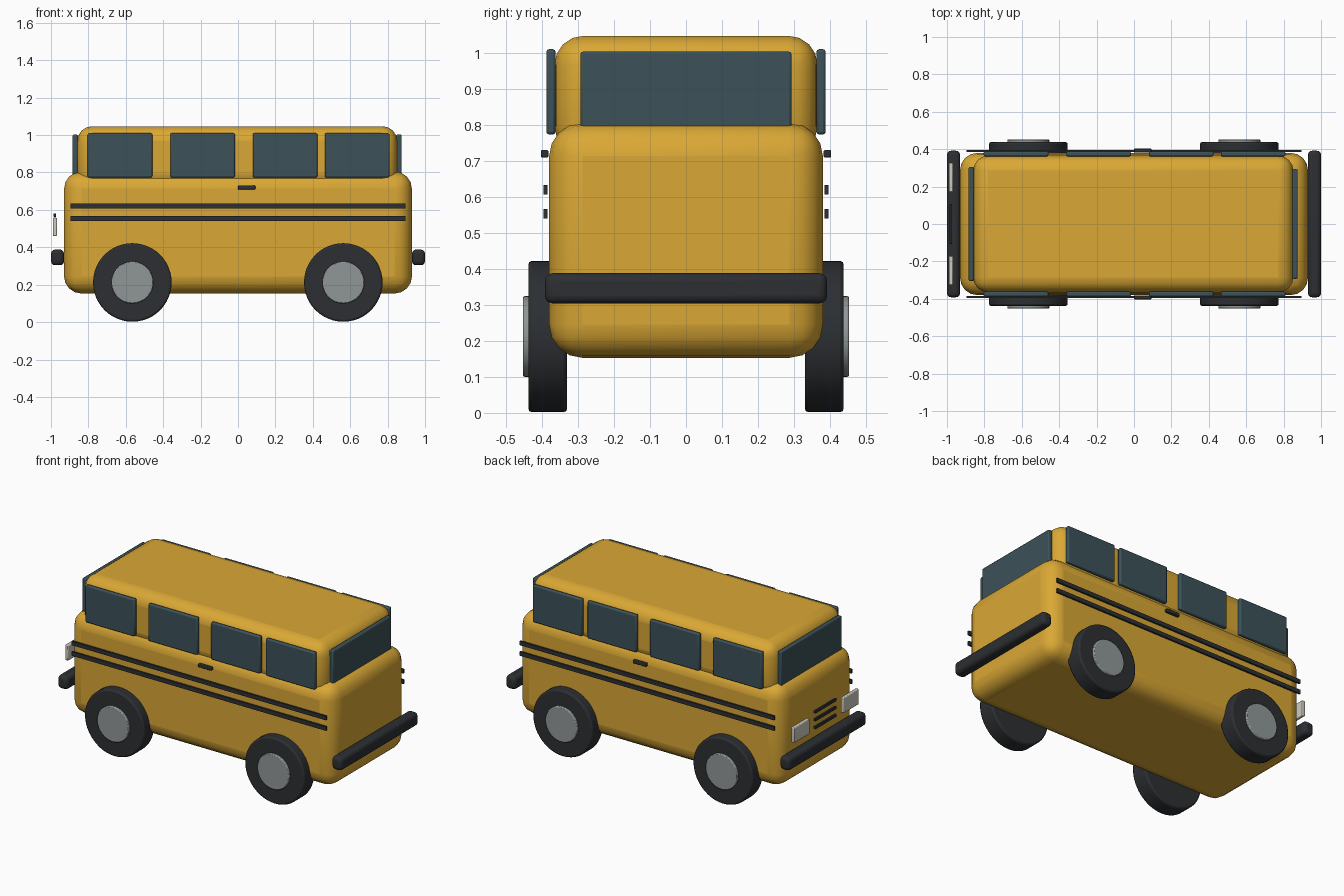
import bpy, math

if "Cube" in bpy.data.objects:
    bpy.data.objects.remove(bpy.data.objects["Cube"])


def material(name, rgb):
    m = bpy.data.materials.new(name)
    m.diffuse_color = (*rgb, 1)
    m.use_nodes = True
    m.node_tree.nodes["Principled BSDF"].inputs["Base Color"].default_value = m.diffuse_color
    return m


YELLOW = material("yellow_paint", (0.70, 0.39, 0.035))
GLASS = material("dark_glass", (0.045, 0.085, 0.10))
BLACK = material("black_rubber", (0.025, 0.028, 0.032))
METAL = material("hub_metal", (0.28, 0.31, 0.31))
LAMP = material("lamp_lens", (0.62, 0.60, 0.52))


def finish(o, name, mat, bevel, segments):
    o.name = name
    o.data.materials.append(mat)
    if bevel:
        b = o.modifiers.new("Bevel", "BEVEL")
        b.width, b.segments = bevel, segments
        b.limit_method = "ANGLE"
        b.angle_limit = math.radians(40)
    bpy.ops.object.shade_smooth_by_angle(angle=math.radians(40))
    return o


def box(name, x, y, z, mat, bevel=0.0, segments=2):
    """Box from (min, max) ranges on each axis."""
    r = (x, y, z)
    bpy.ops.mesh.primitive_cube_add(size=1, location=[(a + b) / 2 for a, b in r])
    o = bpy.context.object
    o.scale = [b - a for a, b in r]
    bpy.ops.object.transform_apply(location=False, rotation=False, scale=True)
    return finish(o, name, mat, bevel, segments)


def disc(name, x, y, z, radius, mat, bevel):
    """Cylinder along y, y given as a (min, max) range."""
    bpy.ops.mesh.primitive_cylinder_add(
        vertices=48, radius=radius, depth=y[1] - y[0],
        location=(x, (y[0] + y[1]) / 2, z), rotation=(math.pi / 2, 0, 0))
    return finish(bpy.context.object, name, mat, bevel, 2)


def side(s, a, b):
    return (a, b) if s > 0 else (-b, -a)


# Body shell and raised cabin
box("lower_body", (-0.93, 0.93), (-0.38, 0.38), (0.153, 0.805), YELLOW, 0.092, 4)
box("cabin", (-0.86, 0.852), (-0.365, 0.365), (0.715, 1.047), YELLOW, 0.08, 4)

# Windscreen (-x end) and rear window
box("windscreen", (-0.884, -0.856), (-0.305, 0.305), (0.775, 1.003), GLASS, 0.007)
box("rear_window", (0.846, 0.875), (-0.293, 0.293), (0.775, 1.003), GLASS, 0.007)

for s, label in ((-1, "right"), (1, "left")):
    # Side windows
    for i, cx in enumerate((-0.631, -0.189, 0.252, 0.637)):
        box(f"{label}_window_{i + 1}", (cx - 0.173, cx + 0.173),
            side(s, 0.362, 0.388), (0.773, 1.01), GLASS, 0.008)
    # Trim stripes and door handle
    for i, cz in enumerate((0.62, 0.553)):
        box(f"{label}_stripe_{i + 1}", (-0.895, 0.895), side(s, 0.384, 0.395),
            (cz - 0.013, cz + 0.013), BLACK)
    box(f"{label}_door_handle", (0.0, 0.093), side(s, 0.382, 0.403),
        (0.709, 0.73), BLACK, 0.004)
    # Wheels and hubcaps
    for cx, end in ((-0.565, "front"), (0.563, "rear")):
        disc(f"{end}_{label}_tyre", cx, side(s, 0.33, 0.438), 0.212, 0.21, BLACK, 0.01)
        disc(f"{end}_{label}_hubcap", cx, side(s, 0.42, 0.453), 0.212, 0.112, METAL, 0.005)
    # Headlights
    box(f"{label}_headlight", (-0.99, -0.968), side(s, 0.17, 0.326),
        (0.46, 0.558), LAMP, 0.005)

# Bumpers at both ends
for s, label in ((-1, "front"), (1, "rear")):
    box(f"{label}_bumper", side(s, 0.93, 1.0), (-0.392, 0.392), (0.304, 0.388), BLACK, 0.022, 3)

# Grille bars between the headlights
for i, cz in enumerate((0.572, 0.522, 0.472)):
    box(f"grille_bar_{i + 1}", (-0.986, -0.972), (-0.106, 0.106),
        (cz - 0.009, cz + 0.009), BLACK, 0.002)
